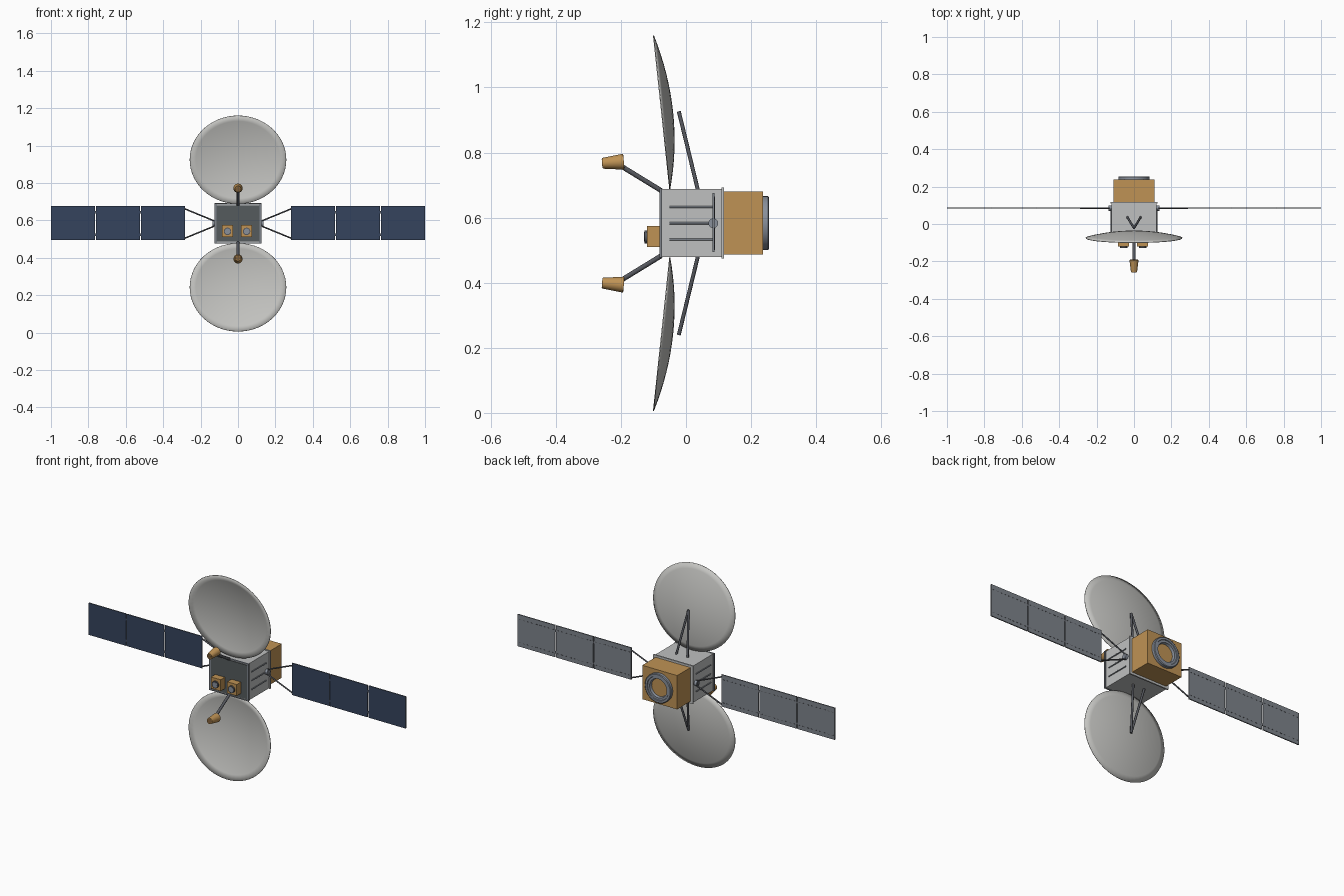
import bpy, bmesh, math
from mathutils import Vector, Matrix

cube = bpy.data.objects.get("Cube")
if cube:
    bpy.data.objects.remove(cube, do_unlink=True)


def material(name, r, g, b):
    m = bpy.data.materials.new(name)
    m.use_nodes = True
    m.diffuse_color = (r, g, b, 1)
    m.node_tree.nodes["Principled BSDF"].inputs["Base Color"].default_value = (r, g, b, 1)
    return m


GREY = material("light grey", .52, .53, .53)
DISH = material("dish grey", .55, .55, .53)
GOLD = material("gold foil", .52, .29, .09)
BRONZE = material("dark bronze", .20, .11, .04)
NAVY = material("navy cells", .035, .056, .11)
SLATE = material("slate grey", .21, .23, .26)
STEEL = material("steel grey", .25, .28, .33)
PLATE = material("front plate grey", .09, .105, .11)
DARK = material("dark strut grey", .09, .095, .11)
MID = 0.583  # height of the main axis


def finish(name, bm, *mats, smooth=False):
    bmesh.ops.recalc_face_normals(bm, faces=bm.faces)
    mesh = bpy.data.meshes.new(name)
    bm.to_mesh(mesh)
    bm.free()
    for m in mats:
        mesh.materials.append(m)
    ob = bpy.data.objects.new(name, mesh)
    bpy.context.collection.objects.link(ob)
    if smooth:
        bpy.ops.object.select_all(action='DESELECT')
        ob.select_set(True)
        bpy.context.view_layer.objects.active = ob
        bpy.ops.object.shade_smooth_by_angle(angle=math.radians(35))
    return ob


def box(name, lo, hi, *mats):
    lo, hi = Vector(lo), Vector(hi)
    bm = bmesh.new()
    bmesh.ops.create_cube(bm, size=1, matrix=Matrix.Translation((lo + hi) / 2)
                          @ Matrix.Diagonal((*(hi - lo), 1)))
    return finish(name, bm, *mats)


def rod(name, a, b, r1, mat, r2=None, sides=12):
    a, b = Vector(a), Vector(b)
    d = b - a
    bm = bmesh.new()
    bmesh.ops.create_cone(bm, cap_ends=True, segments=sides, radius1=r1,
                          radius2=r1 if r2 is None else r2, depth=d.length,
                          matrix=Matrix.Translation((a + b) / 2)
                          @ d.to_track_quat('Z', 'Y').to_matrix().to_4x4())
    return finish(name, bm, mat, smooth=True)


def ring(name, profile, mat, closed=True):
    """Revolve (radius, y) points about the main axis."""
    bm = bmesh.new()
    vs = [bm.verts.new((r, y, MID)) for r, y in profile]
    n = len(vs)
    es = [bm.edges.new((vs[i], vs[(i + 1) % n])) for i in range(n if closed else n - 1)]
    bmesh.ops.spin(bm, geom=vs + es, cent=(0, 0, MID), axis=(0, 1, 0),
                   angle=math.tau, steps=40)
    bmesh.ops.remove_doubles(bm, verts=bm.verts, dist=1e-5)
    return finish(name, bm, mat, smooth=True)


# Main bus with frames, front plate and rear flange
box("body", (-.12, -.078, .479), (.12, .113, .688), GREY)
box("front_plate", (-.114, -.082, .487), (.114, -.077, .68), PLATE)
for s in (-1, 1):
    box("front_frame_side", (s * .119 - .006, -.082, .477), (s * .119 + .006, -.074, .69), SLATE)
    z = MID + s * .104
    box("front_frame_bar", (-.12, -.081, z - .003), (.12, -.075, z + .003), SLATE)
box("rear_flange", (-.125, .109, .475), (.125, .117, .692), GREY)

# Rear module and docking ring
box("rear_module", (-.11, .115, .487), (.11, .237, .68), GOLD)
ring("rear_ring", [(.083, .236), (.083, .252), (.079, .255), (.068, .255),
                   (.066, .251), (.054, .251), (.05, .236)], STEEL)

# Front sensor boxes
for i, x in enumerate((-.056, .046)):
    box("sensor_box", (x - .03, -.12, .51), (x + .03, -.08, .575), GOLD)
    rod("sensor_lens", (x, -.118, .541), (x, -.128, .541), .02, DARK, sides=24)
    rod("sensor_glass", (x, -.127, .541), (x, -.1285, .541), .015, STEEL, sides=24)


def dish(side):
    """Oval parabolic reflector, tilted and concave towards the front."""
    rings, segs, depth = 8, 56, .034
    bm = bmesh.new()
    rows = []
    for i in range(1, rings + 1):
        t = i / rings
        row = []
        for k in range(segs):
            a = math.tau * k / segs
            u, v = t * math.cos(a), t * math.sin(a)
            row.append(bm.verts.new((.258 * u, -.075 - .025 * v + depth * (1 - t * t),
                                     MID + side * (.341 + .236 * v))))
        rows.append(row)
    hub = bm.verts.new((0, -.075 + depth, MID + side * .341))
    for k in range(segs):
        j = (k + 1) % segs
        bm.faces.new((hub, rows[0][k], rows[0][j]))
        for p, q in zip(rows, rows[1:]):
            bm.faces.new((p[k], q[k], q[j], p[j]))
    ob = finish("dish", bm, DISH, smooth=True)
    mod = ob.modifiers.new("thickness", 'SOLIDIFY')
    mod.thickness = .003
    mod.offset = 0


# Dishes, their rear braces and feed horns, above and below
for s in (-1, 1):
    dish(s)
    for x in (-1, 1):
        rod("dish_brace", (x * .036, .037, MID + s * .1), (0, -.022, MID + s * .343), .006, DARK)
    rod("feed_boom", (0, -.076, MID + s * .1), (0, -.205, MID + s * .179), .0075, DARK)
    big, small = Vector((0, -.192, MID + s * .189)), Vector((0, -.257, MID + s * .184))
    axis = (small - big).normalized()
    rod("feed_horn", big, small, .0245, GOLD, .0165, 24)
    rod("feed_cap", small, small + axis * .001, .013, BRONZE, sides=24)
    rod("feed_mouth", big, big - axis * .001, .021, BRONZE, sides=24)


def panel(x0, x1):
    ob = box("solar_panel", (x0, .082, .494), (x1, .088, .676), SLATE, NAVY)
    for p in ob.data.polygons:
        if p.normal.y < -.9:
            p.material_index = 1
    # Small fasteners along the back
    bm = bmesh.new()
    for k in range(9):
        for dz in (-.066, .066):
            at = (x0 + (x1 - x0) * (k + .5) / 9, .0883, MID + dz)
            bmesh.ops.create_cube(bm, size=1, matrix=Matrix.Translation(at)
                                  @ Matrix.Diagonal((.012, .001, .003, 1)))
    finish("panel_fasteners", bm, DARK)


# Side rails, wing hubs, yokes and solar wings
for s in (-1, 1):
    for dz in (-.05, 0, .05):
        rod("side_rail", (s * .121, -.05, MID + dz), (s * .121, .082, MID + dz), .0035, SLATE)
    rod("wing_hub", (s * .118, .084, MID), (s * .135, .084, MID), .015, STEEL, sides=20)
    rod("yoke_base", (s * .132, .085, MID - .018), (s * .132, .085, MID + .018), .004, DARK)
    for v in (-1, 1):
        rod("yoke_arm", (s * .132, .085, MID + v * .016), (s * .288, .085, MID + v * .08), .004, DARK)
    for k in range(3):
        a = .284 + k * .2405
        panel(*sorted((s * a, s * (a + .235))))
    for k in range(2):
        x = s * (.5217 + k * .2405)
        for v in (-1, 1):
            box("panel_hinge", (x - .004, .083, MID + v * .06 - .006),
                (x + .004, .087, MID + v * .06 + .006), DARK)
